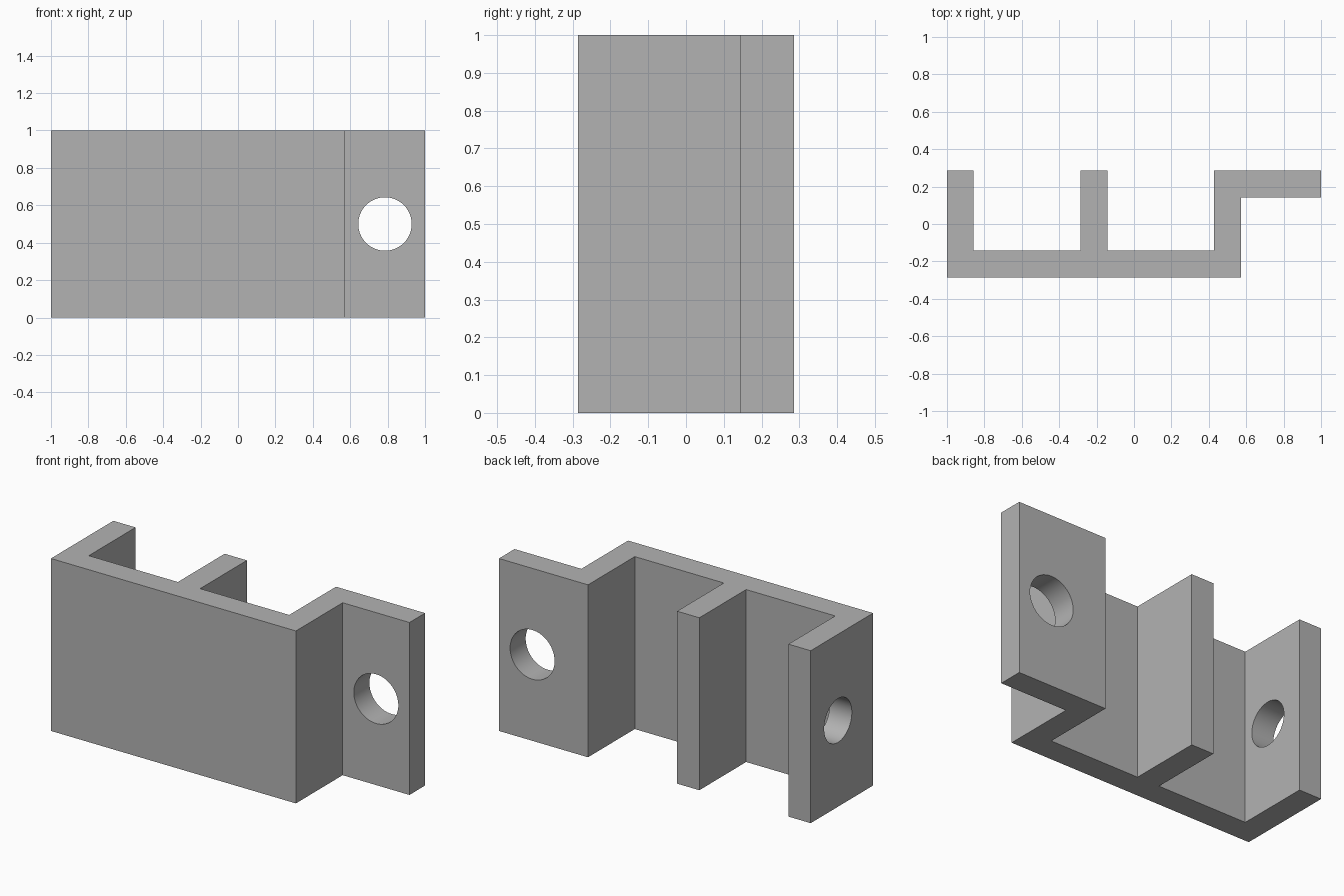
import bpy
import bmesh
import math

cube = bpy.data.objects.get("Cube")
if cube:
    bpy.data.objects.remove(cube, do_unlink=True)

T = 1 / 7          # wall thickness
HEIGHT = 1.0

grey = bpy.data.materials.new("plain_grey")
grey.use_nodes = True
colour = (0.45, 0.45, 0.45, 1)
grey.diffuse_color = colour
grey.node_tree.nodes["Principled BSDF"].inputs["Base Color"].default_value = colour

# Bracket outline in wall thicknesses: base, three upright walls, side flange
outline = [(-7, -2), (4, -2), (4, 1), (7, 1), (7, 2), (3, 2), (3, -1),
           (-1, -1), (-1, 2), (-2, 2), (-2, -1), (-6, -1), (-6, 2), (-7, 2)]
bm = bmesh.new()
face = bm.faces.new([bm.verts.new((x * T, y * T, 0)) for x, y in outline])
top = bmesh.ops.extrude_face_region(bm, geom=[face])["geom"]
bmesh.ops.translate(bm, vec=(0, 0, HEIGHT),
                    verts=[v for v in top if isinstance(v, bmesh.types.BMVert)])
bmesh.ops.recalc_face_normals(bm, faces=bm.faces)
mesh = bpy.data.meshes.new("bracket")
bm.to_mesh(mesh)
bm.free()
mesh.materials.append(grey)
bracket = bpy.data.objects.new("bracket", mesh)
bpy.context.collection.objects.link(bracket)


def drill(name, radius, location, rotation):
    """Cut a round hole through one wall of the bracket."""
    bpy.ops.mesh.primitive_cylinder_add(vertices=64, radius=radius, depth=2 * T,
                                        location=location, rotation=rotation)
    cutter = bpy.context.object
    cutter.name = name
    cutter.hide_render = True
    cutter.data.materials.append(grey)
    mod = bracket.modifiers.new(name, "BOOLEAN")
    mod.object = cutter
    mod.operation = "DIFFERENCE"
    mod.solver = "EXACT"
    bpy.context.view_layer.objects.active = bracket
    bpy.ops.object.modifier_apply(modifier=name)
    bpy.data.objects.remove(cutter, do_unlink=True)


# Flange hole runs front to back, end wall hole runs side to side
drill("flange_hole", T, (5.5 * T, 1.5 * T, HEIGHT / 2), (math.pi / 2, 0, 0))
drill("end_wall_hole", 0.127, (-6.5 * T, 0.25 * T, HEIGHT / 2), (0, math.pi / 2, 0))

# Smooth hole walls, crisp edges
bpy.ops.object.select_all(action="DESELECT")
bracket.select_set(True)
bpy.context.view_layer.objects.active = bracket
bpy.ops.object.shade_smooth_by_angle(angle=math.radians(30))
